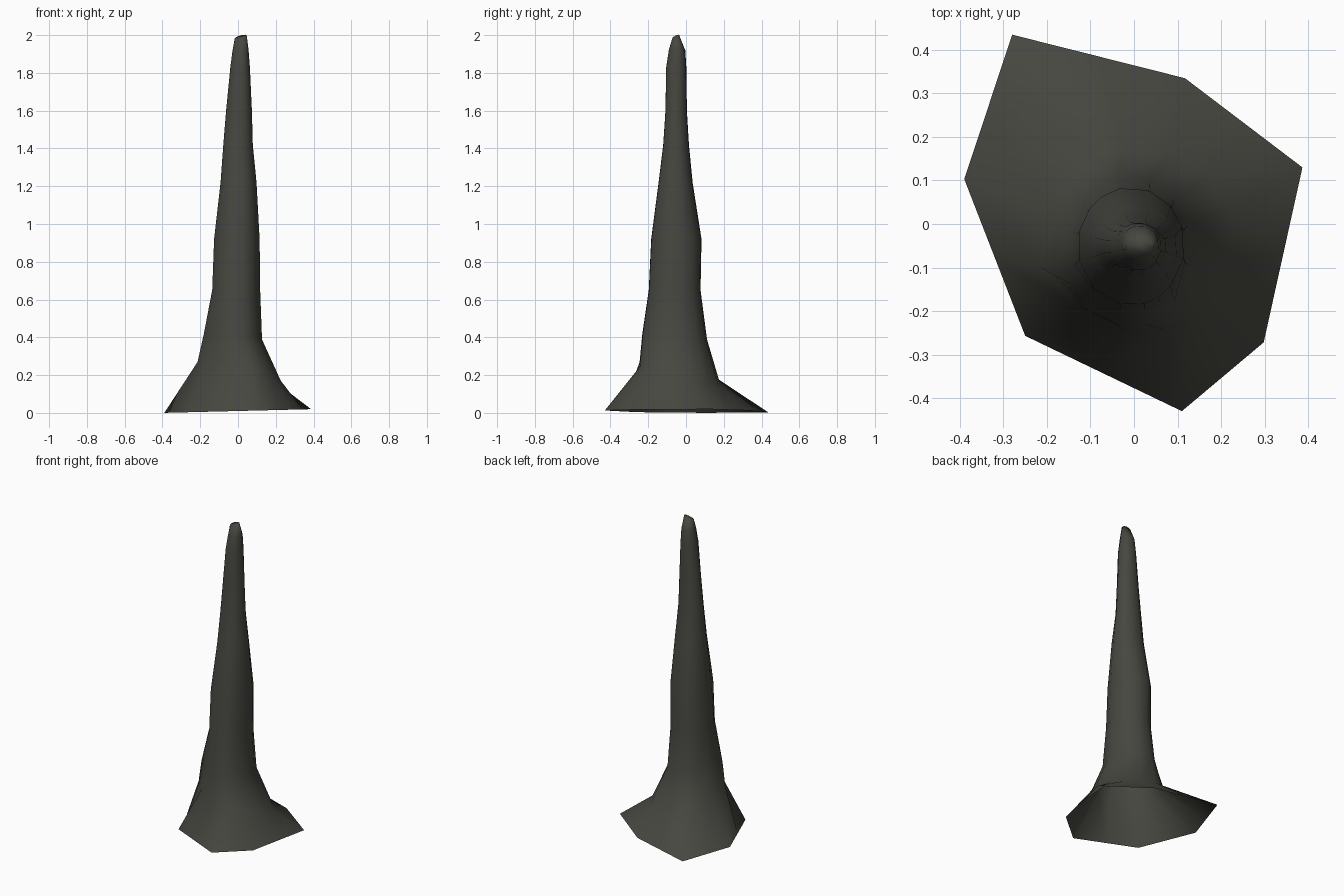
import bpy, bmesh, math

if "Cube" in bpy.data.objects:
    bpy.data.objects.remove(bpy.data.objects["Cube"])

stone = bpy.data.materials.new("dark grey stone")
stone.diffuse_color = (0.063, 0.063, 0.053, 1)
stone.use_nodes = True
stone.node_tree.nodes["Principled BSDF"].inputs["Base Color"].default_value = stone.diffuse_color

# Irregular seven-sided foot outline (counter-clockwise)
foot = [(0.387, 0.13), (0.117, 0.335), (-0.28, 0.435), (-0.39, 0.103),
        (-0.25, -0.257), (0.11, -0.43), (0.298, -0.272)]

# Spire sections: height, x min, x max, y min, y max, tilt, bulge of left buttress
sections = [
    (0.21, -0.19, 0.23, -0.25, 0.18, 0.07, 0.03),
    (0.40, -0.15, 0.13, -0.235, 0.115, 0.02, 0.035),
    (0.65, -0.135, 0.12, -0.20, 0.08, 0, 0.005),
    (0.92, -0.13, 0.117, -0.187, 0.085, 0, 0),
    (1.22, -0.095, 0.10, -0.147, 0.037, 0, 0),
    (1.42, -0.08, 0.08, -0.122, 0.017, 0, 0),
    (1.60, -0.065, 0.075, -0.11, 0.006, 0, 0),
    (1.83, -0.042, 0.064, -0.106, 0.003, 0, 0),
    (1.92, -0.03, 0.057, -0.092, -0.003, 0, 0),
    (1.99, -0.018, 0.047, -0.073, -0.035, -0.012, 0),
]

bm = bmesh.new()

# Foot ring: corners plus edge midpoints
outline = []
for i, (x, y) in enumerate(foot):
    nx, ny = foot[(i + 1) % len(foot)]
    outline += [(x, y), ((x + nx) / 2, (y + ny) / 2)]
rings = [[bm.verts.new((x, y, 0.01 + 0.025 * x)) for x, y in outline]]
angles = [math.atan2(y, x) for x, y in outline]
buttress = 7

# Spire rings follow the same columns
for z, x0, x1, y0, y1, tilt, bulge in sections:
    ring = []
    for i, a in enumerate(angles):
        x = (x0 + x1) / 2 + (x1 - x0) / 2 * math.cos(a)
        y = (y0 + y1) / 2 + (y1 - y0) / 2 * math.sin(a)
        if i == buttress:
            x, y = x - bulge, y - bulge * 0.5
        ring.append(bm.verts.new((x, y, z - tilt * math.cos(a - math.pi / 4))))
    rings.append(ring)

# Skin between rings, closed tip, open underside
n = len(outline)
for low, high in zip(rings, rings[1:]):
    for i in range(n):
        j = (i + 1) % n
        bm.faces.new((low[i], low[j], high[j], high[i]))
bm.faces.new(rings[-1])
for f in bm.faces:
    f.smooth = True

mesh = bpy.data.meshes.new("rock_spire")
bm.to_mesh(mesh)
bm.free()
mesh.materials.append(stone)
bpy.context.collection.objects.link(bpy.data.objects.new("rock_spire", mesh))
